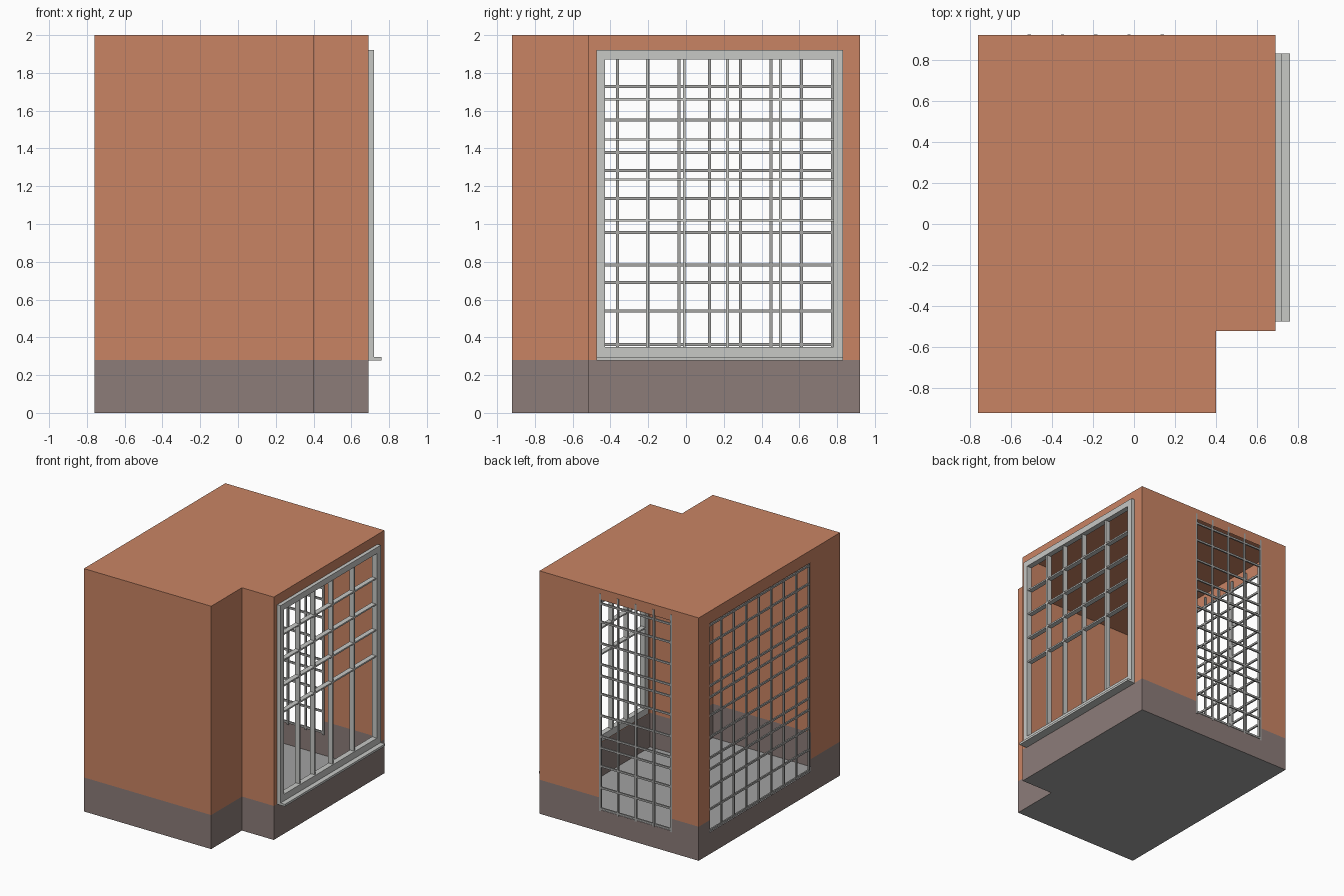
import bpy, bmesh
from mathutils import Vector

if "Cube" in bpy.data.objects:
    bpy.data.objects.remove(bpy.data.objects["Cube"])


def material(name, rgb):
    m = bpy.data.materials.new(name)
    m.diffuse_color = (*rgb, 1)
    m.use_nodes = True
    m.node_tree.nodes["Principled BSDF"].inputs["Base Color"].default_value = m.diffuse_color
    return m


ORANGE = material("terracotta", (0.584, 0.231, 0.127))
BROWN = material("plinth_brown", (0.262, 0.202, 0.191))
FRAME = material("frame_light_grey", (0.57, 0.58, 0.56))
BAR = material("bar_grey", (0.38, 0.38, 0.37))
FLOOR = material("floor_grey", (0.36, 0.36, 0.36))

PLINTH, TOP = 0.28, 2.0


def finish(name, bm, mats):
    me = bpy.data.meshes.new(name)
    bm.to_mesh(me)
    bm.free()
    for m in mats:
        me.materials.append(m)
    ob = bpy.data.objects.new(name, me)
    bpy.context.collection.objects.link(ob)
    return ob


def wall(name, a, b, opening=None):
    """Thin wall from a to b; opening = (start, end, low, high) along the wall."""
    a, b = Vector(a), Vector(b)
    length = (b - a).length
    us, zs = [0, length], [0, PLINTH, TOP]
    if opening:
        us += opening[:2]
        zs += opening[2:]
    us.sort()
    zs.sort()
    bm = bmesh.new()
    for u0, u1 in zip(us, us[1:]):
        for z0, z1 in zip(zs, zs[1:]):
            u, z = (u0 + u1) / 2, (z0 + z1) / 2
            if opening and opening[0] < u < opening[1] and opening[2] < z < opening[3]:
                continue
            p, q = a.lerp(b, u0 / length), a.lerp(b, u1 / length)
            f = bm.faces.new([bm.verts.new((*c, h)) for c, h in
                              ((p, z0), (q, z0), (q, z1), (p, z1))])
            f.material_index = 0 if z > PLINTH else 1
    bmesh.ops.remove_doubles(bm, verts=bm.verts, dist=1e-5)
    finish(name, bm, [ORANGE, BROWN])


def slab(name, z, mat, up):
    bm = bmesh.new()
    f = bm.faces.new([bm.verts.new((*p, z)) for p in OUTLINE])
    if not up:
        f.normal_flip()
    finish(name, bm, [mat])


def boxes(name, spans, mat):
    """One object made of boxes, each given as (x0, x1, y0, y1, z0, z1)."""
    bm = bmesh.new()
    for x0, x1, y0, y1, z0, z1 in spans:
        vs = bmesh.ops.create_cube(bm, size=1)["verts"]
        bmesh.ops.scale(bm, vec=(x1 - x0, y1 - y0, z1 - z0), verts=vs)
        bmesh.ops.translate(bm, vec=((x0 + x1) / 2, (y0 + y1) / 2, (z0 + z1) / 2), verts=vs)
    finish(name, bm, [mat])


# Shell with a notched corner, counter-clockwise outline
OUTLINE = [(-0.76, -0.92), (0.40, -0.92), (0.40, -0.52),
           (0.69, -0.52), (0.69, 0.92), (-0.76, 0.92)]
NAMES = ["front_wall", "notch_side_wall", "notch_front_wall",
         "right_wall", "back_wall", "left_wall"]
OPENINGS = {"right_wall": (0.09, 1.30, 0.35, 1.87),
            "back_wall": (0.547, 1.203, 0.18, 1.91),
            "left_wall": (0.138, 1.452, 0.18, 1.90)}
for i, n in enumerate(NAMES):
    wall(n, OUTLINE[i], OUTLINE[(i + 1) % 6], OPENINGS.get(n))
slab("roof", TOP, ORANGE, True)
slab("floor", 0, FLOOR, False)

# Right window: frame, sill and mullions
Y0, Y1, Z0, Z1 = -0.43, 0.78, 0.35, 1.87
boxes("window_frame", [
    (0.675, 0.72, -0.475, Y0, 0.295, 1.92),
    (0.675, 0.72, Y1, 0.83, 0.295, 1.92),
    (0.675, 0.72, Y0, Y1, Z1, 1.92),
    (0.675, 0.72, Y0, Y1, 0.295, Z0)], FRAME)
boxes("window_sill", [(0.69, 0.76, -0.475, 0.83, 0.277, 0.295)], FRAME)
boxes("window_mullions",
      [(0.67, 0.71, y - 0.007, y + 0.007, Z0, Z1) for y in (-0.205, -0.01, 0.22, 0.50)]
      + [(0.67, 0.71, Y0, Y1, z - 0.006, z + 0.006) for z in (1.02, 1.235, 1.447, 1.66)],
      FRAME)

# Barred grilles: three stacked panels of four cross bars
W = 0.008
bar_heights = [0.19 + 0.594 * k + d for k in range(3) for d in (0, 0.172, 0.35, 0.50)]
boxes("left_grille",
      [(-0.758, -0.744, y - W, y + W, 0.18, 1.96)
       for y in (0.775 - 0.1625 * i for i in range(9))]
      + [(-0.757, -0.745, -0.533, 0.783, z - W, z + W) for z in bar_heights], BAR)
boxes("back_grille",
      [(x - W, x + W, 0.908, 0.922, 0.17, 1.96)
       for x in (-0.51 + 0.162 * i for i in range(5))]
      + [(-0.518, 0.146, 0.909, 0.921, z - W, z + W) for z in bar_heights], BAR)
